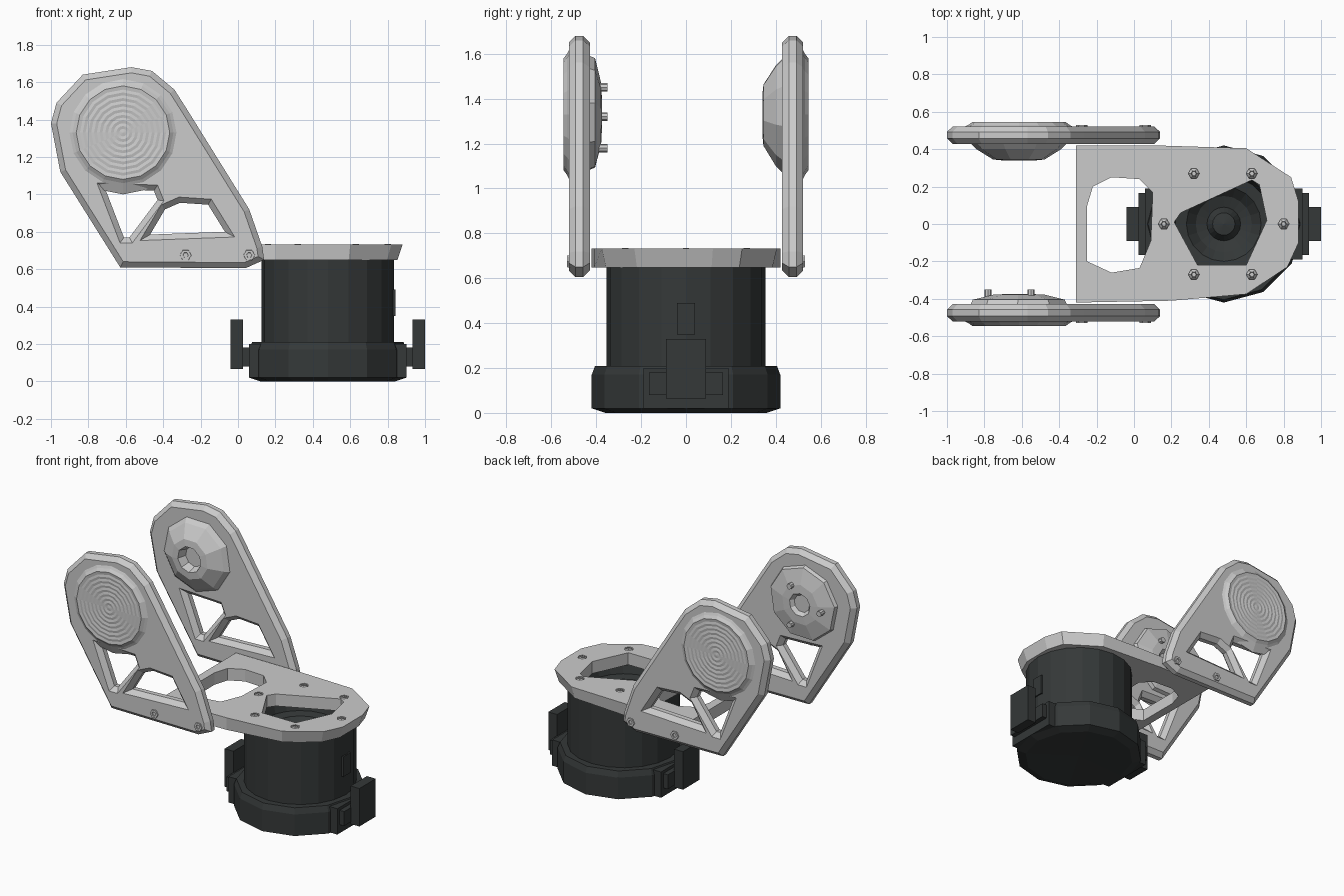
import bpy, bmesh
from math import pi, cos, sin
from mathutils import Matrix, Vector

if "Cube" in bpy.data.objects:
    bpy.data.objects.remove(bpy.data.objects["Cube"])


def material(name, rgb):
    m = bpy.data.materials.new(name)
    m.diffuse_color = (*rgb, 1)
    m.use_nodes = True
    m.node_tree.nodes["Principled BSDF"].inputs["Base Color"].default_value = m.diffuse_color
    return m


LIGHT = material("light_plastic", (0.62, 0.64, 0.62))
DARK = material("dark_plastic", (0.035, 0.04, 0.04))


def finish(name, bm, mat):
    bmesh.ops.remove_doubles(bm, verts=bm.verts, dist=1e-5)
    bmesh.ops.recalc_face_normals(bm, faces=bm.faces)
    me = bpy.data.meshes.new(name)
    bm.to_mesh(me)
    bm.free()
    me.materials.append(mat)
    ob = bpy.data.objects.new(name, me)
    bpy.context.collection.objects.link(ob)
    return ob


def lathe(name, profile, sides, loc, mat, rot_x=0.0, phase=0.0):
    """Turn a (radius, height) profile round its own z axis."""
    bm = bmesh.new()
    rings = [[bm.verts.new((r * cos(phase + 2 * pi * i / sides),
                            r * sin(phase + 2 * pi * i / sides), h))
              for i in range(sides)] for r, h in profile]
    for a, b in zip(rings, rings[1:]):
        for i in range(sides):
            j = (i + 1) % sides
            bm.faces.new((a[i], a[j], b[j], b[i]))
    bm.transform(Matrix.Translation(loc) @ Matrix.Rotation(rot_x, 4, 'X'))
    return finish(name, bm, mat)


def box(name, lo, hi, mat):
    bm = bmesh.new()
    bmesh.ops.create_cube(bm, size=1)
    lo, hi = Vector(lo), Vector(hi)
    bm.transform(Matrix.Translation((lo + hi) / 2) @ Matrix.Diagonal((*(hi - lo), 1)))
    return finish(name, bm, mat)


def plate(name, loops, half, chamfer, loc, rot_x, mat):
    """Flat panel with holes: a filled 2D curve, optionally chamfered."""
    cu = bpy.data.curves.new(name, 'CURVE')
    cu.dimensions, cu.fill_mode = '2D', 'BOTH'
    cu.extrude, cu.bevel_depth = half - chamfer, chamfer
    cu.bevel_resolution, cu.offset = 0, -chamfer
    for pts in loops:
        sp = cu.splines.new('POLY')
        sp.points.add(len(pts) - 1)
        for p, (x, y) in zip(sp.points, pts):
            p.co = (x, y, 0, 1)
        sp.use_cyclic_u = True
    tmp = bpy.data.objects.new(name + "_curve", cu)
    bpy.context.collection.objects.link(tmp)
    dg = bpy.context.evaluated_depsgraph_get()
    me = bpy.data.meshes.new_from_object(tmp.evaluated_get(dg))
    bpy.data.objects.remove(tmp)
    bm = bmesh.new()
    bm.from_mesh(me)
    for f in bm.faces:
        f.smooth = False
    bm.transform(Matrix.Translation(loc) @ Matrix.Rotation(rot_x, 4, 'X'))
    return finish(name, bm, mat)


CX = 0.48  # axis of the dark drum

# drum with a recessed, stepped mouth
lathe("drum", [(0, 0.19), (0.355, 0.19), (0.355, 0.65), (0.28, 0.65), (0.26, 0.58),
               (0.2, 0.57), (0.15, 0.52), (0.09, 0.5), (0.06, 0.55), (0, 0.56)],
      20, (CX, 0, 0), DARK)
# wide base collar
lathe("base_collar", [(0, 0.015), (0.36, 0.0), (0.42, 0.02), (0.42, 0.17), (0.405, 0.21), (0, 0.21)],
      12, (CX, 0, 0), DARK)
box("drum_button", (0.82, -0.04, 0.35), (0.842, 0.04, 0.49), DARK)

# clips on both ends of the base
for side, s in (("left", -1), ("right", 1)):
    def clip(part, a, b, y, z0, z1):
        xs = sorted((CX + s * a, CX + s * b))
        box(f"{side}_clip_{part}", (xs[0], -y, z0), (xs[1], y, z1), DARK)
    clip("pad", 0.34, 0.42, 0.19, 0.02, 0.2)
    clip("hinge", 0.41, 0.455, 0.165, 0.08, 0.18)
    clip("lever", 0.452, 0.52, 0.09, 0.065, 0.33)

# top plate: outline, cable window, drum opening and screw holes
screws = [(0.32, 0.27), (0.63, 0.27), (0.8, 0), (0.63, -0.27), (0.32, -0.27), (0.16, 0)]
outline = [(-0.31, -0.42), (0.2, -0.41), (0.6, -0.375), (0.82, -0.23), (0.88, -0.1), (0.88, 0.12),
           (0.84, 0.25), (0.6, 0.405), (0.12, 0.42), (-0.31, 0.42)]
window = [(-0.25, -0.2), (-0.25, 0.1), (-0.22, 0.2), (-0.12, 0.25), (0.03, 0.24), (0.1, 0.17),
          (0.09, -0.09), (0.03, -0.235), (-0.12, -0.26)]
opening = [(0.215, 0.01), (0.25, 0.06), (0.63, 0.235), (0.67, 0.21), (0.71, 0.02),
           (0.6, -0.22), (0.34, -0.22)]
holes = [[(x + 0.03 * cos(i * pi / 3), y + 0.03 * sin(i * pi / 3)) for i in range(6)]
         for x, y in screws]
top = plate("top_plate", [outline, window, opening] + holes, 0.042, 0, (0, 0, 0.69), 0, LIGHT)
for v in top.data.vertices:  # undercut the round end
    d = Vector((v.co.x - CX, v.co.y))
    if v.co.z < 0.68 and d.length > 0.345 and v.co.x > 0.3:
        v.co.x, v.co.y = CX + d.x * 0.93, d.y * 0.95
for i, (x, y) in enumerate(screws):
    lathe(f"plate_screw_{i}", [(0.03, 0.66), (0.03, 0.72), (0.015, 0.735), (0.012, 0.71), (0, 0.71)],
          6, (x, y, 0), LIGHT)

# arms: leaning side panels with two windows, hubs and bolts
arm_outline = [(-1.0, 1.38), (-0.97, 1.49), (-0.83, 1.64), (-0.57, 1.68), (-0.46, 1.66),
               (-0.34, 1.56), (-0.27, 1.45), (0.06, 0.92), (0.13, 0.72), (0.14, 0.65),
               (0.04, 0.605), (-0.63, 0.61), (-0.95, 1.12)]
arm_holes = [[(-0.71, 1.03), (-0.45, 1.02), (-0.43, 0.97), (-0.58, 0.77), (-0.61, 0.77)],
             [(-0.47, 0.785), (-0.39, 0.92), (-0.31, 0.955), (-0.16, 0.945), (-0.07, 0.80)]]
HUB = (-0.615, 0, 1.33)

for side, s in (("front", -1), ("back", 1)):
    turn = -s * pi / 2  # local z points outward
    plate(f"{side}_arm", [arm_outline] + arm_holes, 0.047, 0.03, (0, s * 0.475, 0), pi / 2, LIGHT)
    # outer disc with fine concentric grooves
    grooves = [(0.23 - 0.015 * k, 0.545 if k % 2 else 0.542) for k in range(15)]
    lathe(f"{side}_hub_disc", [(0.33, 0.5), (0.27, 0.53), (0.25, 0.545)] + grooves + [(0, 0.545)],
          16, HUB, LIGHT, turn)
    # inner hub
    if s < 0:
        inner = [(0.27, 0.45), (0.25, 0.405), (0.14, 0.378), (0.08, 0.375), (0.06, 0.4), (0, 0.4)]
    else:
        inner = [(0.28, 0.45), (0.23, 0.4), (0.14, 0.345), (0.09, 0.34), (0.07, 0.4), (0, 0.4)]
    lathe(f"{side}_hub_inner", inner, 9, HUB, LIGHT, turn, 0.2)
    # bolts joining the arm to the plate
    for i, x in enumerate((-0.28, 0.06)):
        lathe(f"{side}_arm_bolt_{i}", [(0.035, 0.49), (0.03, 0.53), (0.015, 0.53), (0.012, 0.51), (0, 0.51)],
              6, (x, 0, 0.675), LIGHT, turn)

# three locating pins on the inner face of the front arm
for i, (x, z) in enumerate([(-0.78, 1.32), (-0.55, 1.45), (-0.55, 1.18)]):
    lathe(f"hub_pin_{i}", [(0, 0.35), (0.019, 0.35), (0.019, 0.43), (0, 0.43)], 8, (x, 0, z), LIGHT, pi / 2)
